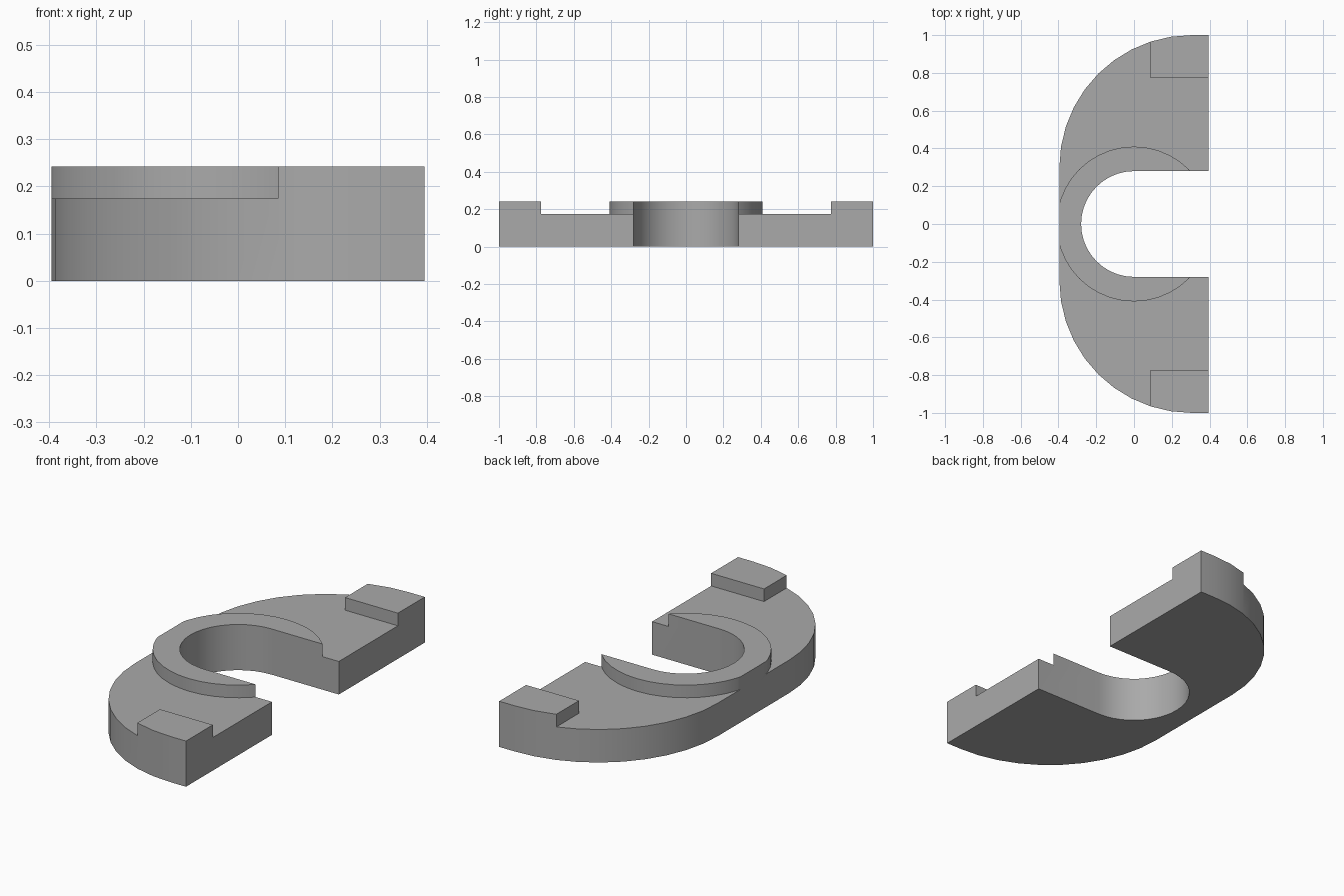
import bpy
import bmesh
from math import cos, sin, radians

cube = bpy.data.objects.get("Cube")
if cube:
    bpy.data.objects.remove(cube, do_unlink=True)

EDGE = 0.395     # half width in x
TOP = 0.242      # full height
FLOOR = 0.175    # height of the recessed surface

grey = bpy.data.materials.new("plain grey")
grey.use_nodes = True
colour = (0.4, 0.4, 0.4, 1)
grey.diffuse_color = colour
grey.node_tree.nodes["Principled BSDF"].inputs["Base Color"].default_value = colour


def arc(cx, cy, radius, start, end, steps):
    angles = [radians(start + (end - start) * i / steps) for i in range(steps + 1)]
    return [(cx + radius * cos(a), cy + radius * sin(a)) for a in angles]


def prism(name, outline, z0, z1):
    bm = bmesh.new()
    face = bm.faces.new([bm.verts.new((x, y, z0)) for x, y in outline])
    result = bmesh.ops.extrude_face_region(bm, geom=[face])
    verts = [v for v in result["geom"] if isinstance(v, bmesh.types.BMVert)]
    bmesh.ops.translate(bm, verts=verts, vec=(0, 0, z1 - z0))
    bmesh.ops.recalc_face_normals(bm, faces=bm.faces)
    mesh = bpy.data.meshes.new(name)
    bm.to_mesh(mesh)
    bm.free()
    mesh.materials.append(grey)
    obj = bpy.data.objects.new(name, mesh)
    bpy.context.collection.objects.link(obj)
    return obj


# Full-height half plate with rounded corners and an open slot
outline = [(EDGE, 1)] + arc(0.305, 0.3, 0.7, 90, 180, 10)
outline += arc(0.305, -0.3, 0.7, 180, 270, 10) + [(EDGE, -1)]
outline += [(EDGE, -0.28)] + arc(0, 0, 0.28, 270, 90, 20) + [(EDGE, 0.28)]
plate = prism("slotted_plate", outline, 0, TOP)

# Recesses leave the raised collar around the slot and the two end tabs
pocket = arc(0, 0, 0.41, 36, 171, 15)
pocket += [(-0.6, pocket[-1][1]), (-0.6, 1.2), (0.085, 1.2), (0.085, 0.775),
           (0.6, 0.775), (0.6, pocket[0][1])]
bpy.context.view_layer.objects.active = plate
for side in (1, -1):
    cutter = prism("recess_cutter", [(x, side * y) for x, y in pocket], FLOOR, 0.4)
    cutter.hide_render = True
    cut = plate.modifiers.new("recess", "BOOLEAN")
    cut.operation = "DIFFERENCE"
    cut.solver = "EXACT"
    cut.object = cutter
    bpy.ops.object.modifier_apply(modifier=cut.name)
    bpy.data.objects.remove(cutter, do_unlink=True)

# Smooth curved walls, crisp rims
bpy.ops.object.select_all(action="DESELECT")
plate.select_set(True)
bpy.ops.object.shade_smooth_by_angle(angle=radians(30))
